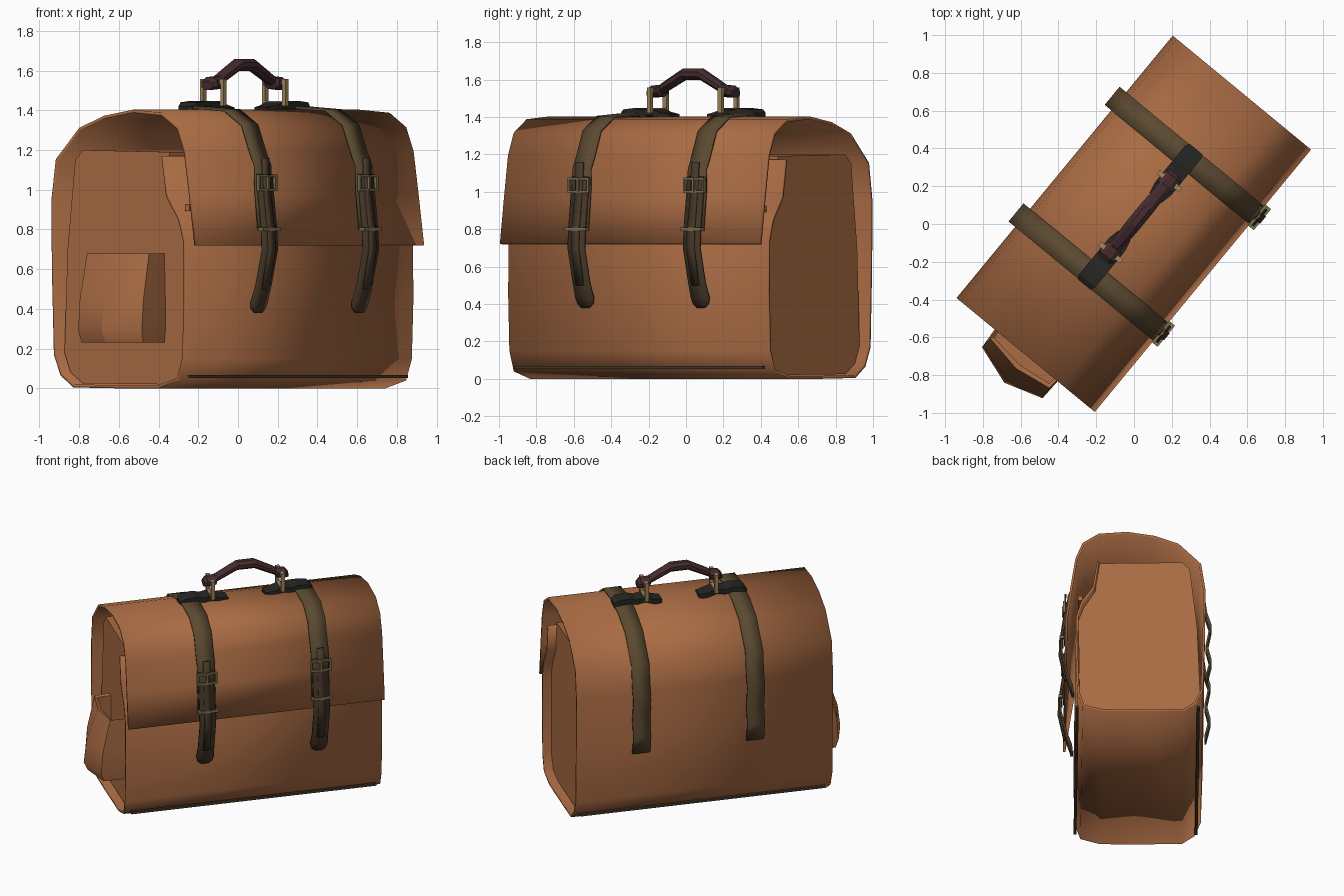
import bpy, math
from mathutils import Matrix, Vector

if "Cube" in bpy.data.objects:
    bpy.data.objects.remove(bpy.data.objects["Cube"])

# The bag is modelled along x (u), depth y (v, front is -y), then turned about z
TURN = Matrix.Rotation(math.radians(50.5), 4, 'Z')
MID = 0.05  # straps and handle sit slightly off centre


def material(name, rgb):
    m = bpy.data.materials.new(name)
    m.diffuse_color = (*rgb, 1)
    m.use_nodes = True
    m.node_tree.nodes["Principled BSDF"].inputs["Base Color"].default_value = m.diffuse_color
    return m


leather = material("tan leather", (0.40, 0.148, 0.057))
strap_mat = material("olive brown strap", (0.105, 0.068, 0.031))
tip_mat = material("dark brown strap", (0.062, 0.040, 0.022))
grip_mat = material("dark maroon grip", (0.058, 0.024, 0.026))
tab_mat = material("black leather", (0.019, 0.019, 0.018))
brass = material("brass", (0.36, 0.25, 0.11))
buckle_mat = material("dull brass", (0.22, 0.17, 0.08))


def make(name, verts, faces, mat, smooth=None):
    me = bpy.data.meshes.new(name)
    me.from_pydata([tuple(v) for v in verts], [], faces)
    me.materials.append(mat)
    ob = bpy.data.objects.new(name, me)
    bpy.context.collection.objects.link(ob)
    ob.matrix_world = TURN
    bpy.ops.object.select_all(action='DESELECT')
    ob.select_set(True)
    bpy.context.view_layer.objects.active = ob
    bpy.ops.object.mode_set(mode='EDIT')
    bpy.ops.mesh.select_all(action='SELECT')
    bpy.ops.mesh.normals_make_consistent(inside=False)
    bpy.ops.object.mode_set(mode='OBJECT')
    if smooth:
        bpy.ops.object.shade_smooth_by_angle(angle=math.radians(smooth))
    return ob


def loft(name, rings, mat, smooth=None, cap_end=True):
    n = len(rings[0])
    verts = [p for r in rings for p in r]
    faces = [(i * n + j, i * n + (j + 1) % n, (i + 1) * n + (j + 1) % n, (i + 1) * n + j)
             for i in range(len(rings) - 1) for j in range(n)]
    faces.append(tuple(range(n)))
    if cap_end:
        faces.append(tuple(range(len(verts) - n, len(verts))))
    return make(name, verts, faces, mat, smooth)


def sheet(name, path, u, widths, thick, mat, smooth=None):
    """Band following a (v, z) path, given half widths along u."""
    if not isinstance(widths, list):
        widths = [widths] * len(path)
    verts = []
    for (v, z), w in zip(path, widths):
        verts += [(u - w, v, z), (u + w, v, z)]
    faces = [(2 * i, 2 * i + 1, 2 * i + 3, 2 * i + 2) for i in range(len(path) - 1)]
    ob = make(name, verts, faces, mat, smooth)
    mod = ob.modifiers.new("thickness", 'SOLIDIFY')
    mod.thickness, mod.offset = thick, 0
    return ob


def box(name, c, s, mat):
    rings = [[(c[0] + a * s[0] / 2, c[1] + b * s[1] / 2, c[2] + k * s[2] / 2)
              for a, b in ((-1, -1), (1, -1), (1, 1), (-1, 1))] for k in (-1, 1)]
    return loft(name, rings, mat)


# Outer shell: flap, top, back, base and front wall in one bent sheet
shell = [(-0.465, 0.72), (-0.43, 0.97), (-0.397, 1.19), (-0.35, 1.31), (-0.245, 1.38), (-0.055, 1.395),
         (0.13, 1.365), (0.29, 1.305), (0.44, 1.15), (0.468, 0.95), (0.465, 0.6), (0.452, 0.17),
         (0.41, 0.07), (0.33, 0.012), (0.05, 0.008), (-0.22, 0.008), (-0.35, 0.045), (-0.385, 0.15),
         (-0.395, 0.45), (-0.392, 0.74), (-0.36, 0.85), (-0.28, 0.97), (-0.25, 1.17)]
sheet("bag_shell", shell, 0, 0.9, 0.016, leather, 50)

# Inner body with recessed end panels
inner = [(-0.376, 0.14), (-0.384, 0.74), (-0.35, 0.84), (-0.27, 0.97), (-0.245, 1.19), (0.32, 1.2),
         (0.37, 1.15), (0.42, 0.7), (0.44, 0.18), (0.40, 0.08), (0.32, 0.025), (-0.21, 0.02), (-0.33, 0.05)]
loft("inner_body", [[(u, v, z) for v, z in inner] for u in (-0.84, 0.84)], leather)

# Hidden catch under the flap
box("flap_catch", (0, -0.37, 0.91), (1.7, 0.03, 0.035), leather)

# Base welts on front and back
for side, v in (("front", -0.392), ("back", 0.428)):
    box(side + "_base_welt", (0, v, 0.06), (1.72, 0.02, 0.016), tip_mat)

# End pocket, flared towards the bottom and open at the top
plan = [(0.0, 0.215), (0.125, 0.206), (0.195, -0.005), (0.13, -0.213), (0.0, -0.218)]


def pocket_ring(z, depth, width):
    out = [(-0.89 - d * depth, v * width, z) for d, v in plan]
    return [(-0.84, 0.215 * width, z)] + out + [(-0.84, -0.218 * width, z)]


loft("end_pocket", [pocket_ring(0.23, 0.85, 0.97), pocket_ring(0.29, 1, 1), pocket_ring(0.45, 0.9, 1),
                    pocket_ring(0.68, 0.5, 0.97), pocket_ring(0.67, 0.36, 0.9),
                    pocket_ring(0.5, 0.36, 0.9)], leather, 30)

# Straps with buckles
over = [(0.485, 0.50), (0.515, 0.63), (0.487, 0.75), (0.515, 0.9), (0.485, 1.0), (0.465, 1.15), (0.30, 1.322),
        (0.13, 1.385), (-0.055, 1.413), (-0.25, 1.40), (-0.365, 1.325), (-0.418, 1.19), (-0.45, 1.12),
        (-0.452, 1.0), (-0.472, 0.8)]
tip = [(-0.462, 1.08), (-0.468, 1.0), (-0.492, 0.8), (-0.497, 0.70), (-0.455, 0.52), (-0.425, 0.43),
       (-0.42, 0.40), (-0.418, 0.38)]
tongue = [(-0.468, 1.16), (-0.475, 1.0), (-0.503, 0.8), (-0.508, 0.70), (-0.468, 0.5)]
for side, s in (("left", -1), ("right", 1)):
    u = MID + s * 0.4
    sheet(side + "_strap", over, u, 0.062, 0.012, strap_mat, 25)
    sheet(side + "_strap_tip", tip, u, [0.056] * 5 + [0.06, 0.05, 0.025], 0.014, tip_mat, 25)
    sheet(side + "_strap_tongue", tongue, u, 0.024, 0.012, tip_mat, 25)
    for z in (1.07, 1.0):
        box(side + "_buckle_bar", (u, -0.477, z), (0.145, 0.016, 0.014), buckle_mat)
    for e in (-1, 1):
        box(side + "_buckle_side", (u + e * 0.066, -0.477, 1.035), (0.013, 0.016, 0.08), buckle_mat)
    box(side + "_buckle_prong", (u, -0.485, 1.035), (0.012, 0.012, 0.08), buckle_mat)
    box(side + "_keeper", (u, -0.495, 0.80), (0.145, 0.03, 0.018), buckle_mat)
    # Handle tab lying over the strap
    tab = [(0.13, 0.042, 1.405), (0.19, 0.055, 1.415), (0.25, 0.055, 1.435), (0.31, 0.055, 1.425),
           (0.36, 0.055, 1.438), (0.44, 0.055, 1.43), (0.465, 0.045, 1.41)]
    loft(side + "_handle_tab", [[(MID + s * a, -w, z - 0.025), (MID + s * a, w, z - 0.025),
                                 (MID + s * a, w, z + 0.01), (MID + s * a, -w, z + 0.01)]
                                for a, w, z in tab], tab_mat)
    # Square brass ring
    ru = MID + s * 0.245
    for z in (1.435, 1.545):
        box(side + "_ring_bar", (ru, 0, z), (0.026, 0.15, 0.026), brass)
    for e in (-1, 1):
        box(side + "_ring_post", (ru, e * 0.066, 1.49), (0.026, 0.02, 0.13), brass)

# Angular carrying handle, thicker at its two end loops
half = [(-0.295, 1.525, 0.035, 0.022), (-0.275, 1.535, 0.052, 0.032), (-0.215, 1.54, 0.052, 0.032),
        (-0.205, 1.555, 0.036, 0.026), (-0.165, 1.575, 0.036, 0.028), (-0.06, 1.628, 0.04, 0.03)]
stations = half + [(-a, z, w, h) for a, z, w, h in reversed(half)]
section = [(math.cos(math.radians(t)) * 1.08, math.sin(math.radians(t)) * 1.08)
           for t in (22.5 + 45 * i for i in range(8))]
loft("carry_handle", [[(MID + a, c * w, z + d * h) for c, d in section] for a, z, w, h in stations], grip_mat)
